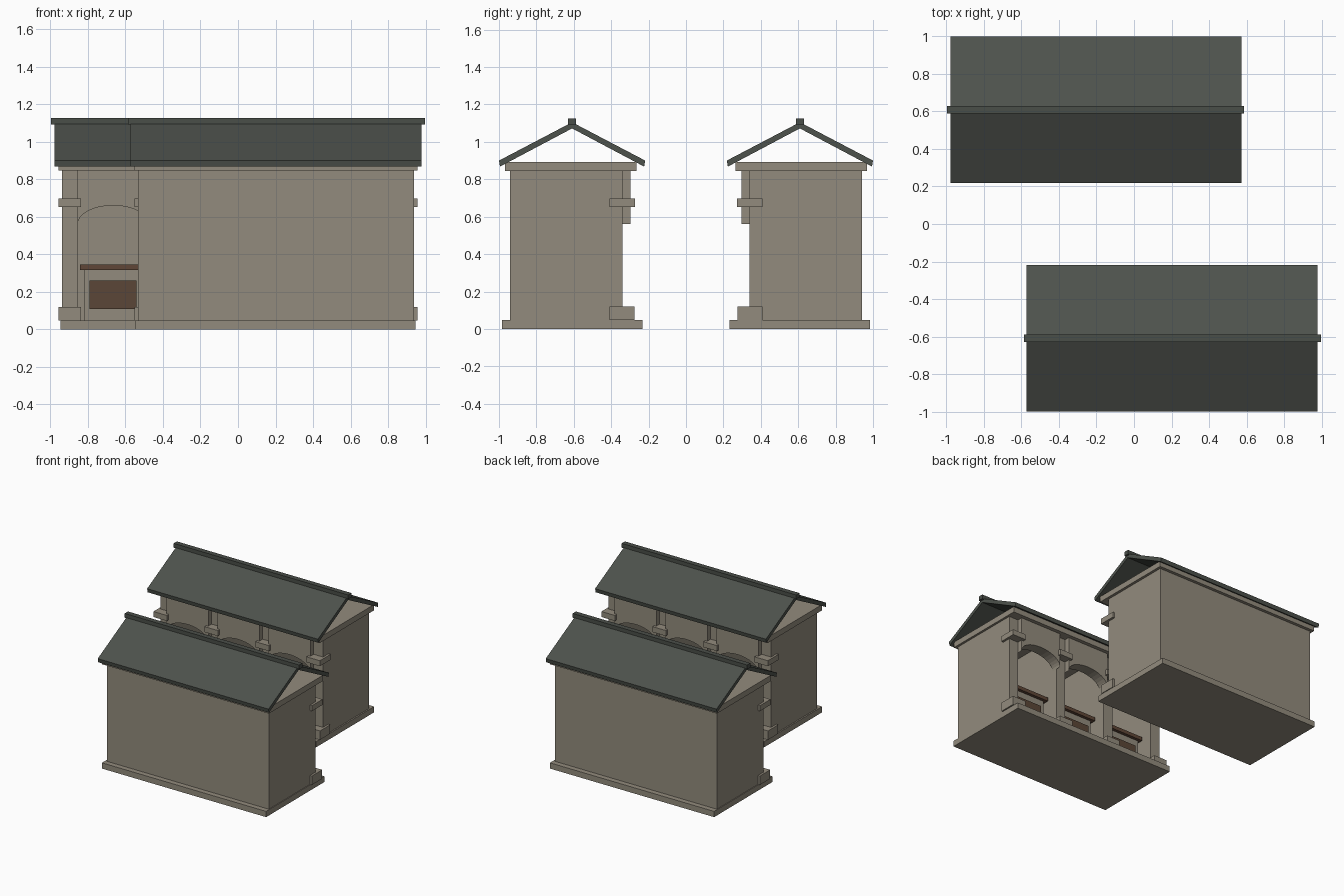
import bpy, bmesh, math
from mathutils import Matrix

if "Cube" in bpy.data.objects:
    bpy.data.objects.remove(bpy.data.objects["Cube"])


def material(name, rgb):
    m = bpy.data.materials.new(name)
    m.diffuse_color = (*rgb, 1)
    m.use_nodes = True
    m.node_tree.nodes["Principled BSDF"].inputs["Base Color"].default_value = m.diffuse_color
    return m


STONE = material("warm_stone", (0.29, 0.26, 0.205))
ROOF = material("slate_green", (0.075, 0.084, 0.072))
RIDGE = material("ridge_slate", (0.068, 0.077, 0.066))
WOOD = material("counter_wood", (0.115, 0.062, 0.038))
PANEL = material("panel_wood", (0.105, 0.062, 0.038))

TURN = Matrix.Rotation(math.pi, 4, 'Z')


def finish(name, bm, mat):
    # each part is made twice: back row, and front row turned half way round
    bmesh.ops.recalc_face_normals(bm, faces=bm.faces)
    for row in ("back", "front"):
        me = bpy.data.meshes.new(f"{row}_{name}")
        bm.to_mesh(me)
        if row == "front":
            me.transform(TURN)
        me.materials.append(mat)
        bpy.context.collection.objects.link(bpy.data.objects.new(f"{row}_{name}", me))
    bm.free()


def box(name, x0, x1, y0, y1, z0, z1, mat):
    bm = bmesh.new()
    bmesh.ops.create_cube(bm, size=1)
    for v in bm.verts:
        v.co = ((x0 + x1) / 2 + v.co.x * (x1 - x0),
                (y0 + y1) / 2 + v.co.y * (y1 - y0),
                (z0 + z1) / 2 + v.co.z * (z1 - z0))
    finish(name, bm, mat)


def prism(name, points, direction, mat):
    bm = bmesh.new()
    f = bm.faces.new([bm.verts.new(p) for p in points])
    r = bmesh.ops.extrude_face_region(bm, geom=[f])
    bmesh.ops.translate(bm, vec=direction,
                        verts=[g for g in r["geom"] if isinstance(g, bmesh.types.BMVert)])
    bmesh.ops.triangulate(bm, faces=[f for f in bm.faces if len(f.verts) > 4])
    finish(name, bm, mat)


# floor slab, back wall and ceiling cornice
box("floor_slab", -0.945, 0.545, 0.232, 0.985, 0, 0.047, STONE)
box("back_wall", -0.935, 0.53, 0.885, 0.942, 0.047, 0.845, STONE)
box("cornice", -0.957, 0.555, 0.265, 0.967, 0.845, 0.892, STONE)

# partition walls with plinth and impost blocks
PITCH, FIRST = 0.4625, -0.8965
for i in range(4):
    c = FIRST + i * PITCH
    box(f"partition_{i}", c - 0.0425, c + 0.0425, 0.339, 0.937, 0.047, 0.845, STONE)
    box(f"plinth_{i}", c - 0.06, c + 0.06, 0.275, 0.408, 0.047, 0.12, STONE)
    box(f"impost_{i}", c - 0.061, c + 0.061, 0.272, 0.41, 0.652, 0.697, STONE)

# arched fronts and counters, one per bay
for i in range(3):
    c = FIRST + (i + 0.5) * PITCH
    arc = [(c - 0.189 * math.cos(math.pi * k / 16), 0.296,
            0.56 + 0.1 * math.sin(math.pi * k / 16)) for k in range(17)]
    prism(f"arch_{i}", arc + [(c + 0.189, 0.296, 0.845), (c - 0.189, 0.296, 0.845)],
          (0, 0.09, 0), STONE)
    box(f"counter_base_{i}", c - 0.155, c + 0.155, 0.45, 0.56, 0.047, 0.315, STONE)
    box(f"counter_top_{i}", c - 0.177, c + 0.177, 0.425, 0.585, 0.315, 0.345, WOOD)
    box(f"counter_panel_{i}", c - 0.125, c + 0.125, 0.442, 0.45, 0.107, 0.26, PANEL)

# roof slopes, open at the gables, and ridge cap
MID = 0.609
for name, s in (("inner", -1), ("outer", 1)):
    prism(f"roof_slope_{name}",
          [(-0.977, MID, 1.105), (-0.977, MID + s * 0.391, 0.9),
           (-0.977, MID + s * 0.385, 0.868), (-0.977, MID, 1.072)],
          (1.549, 0, 0), ROOF)
box("ridge_cap", -0.995, 0.587, MID - 0.021, MID + 0.021, 1.09, 1.125, RIDGE)
